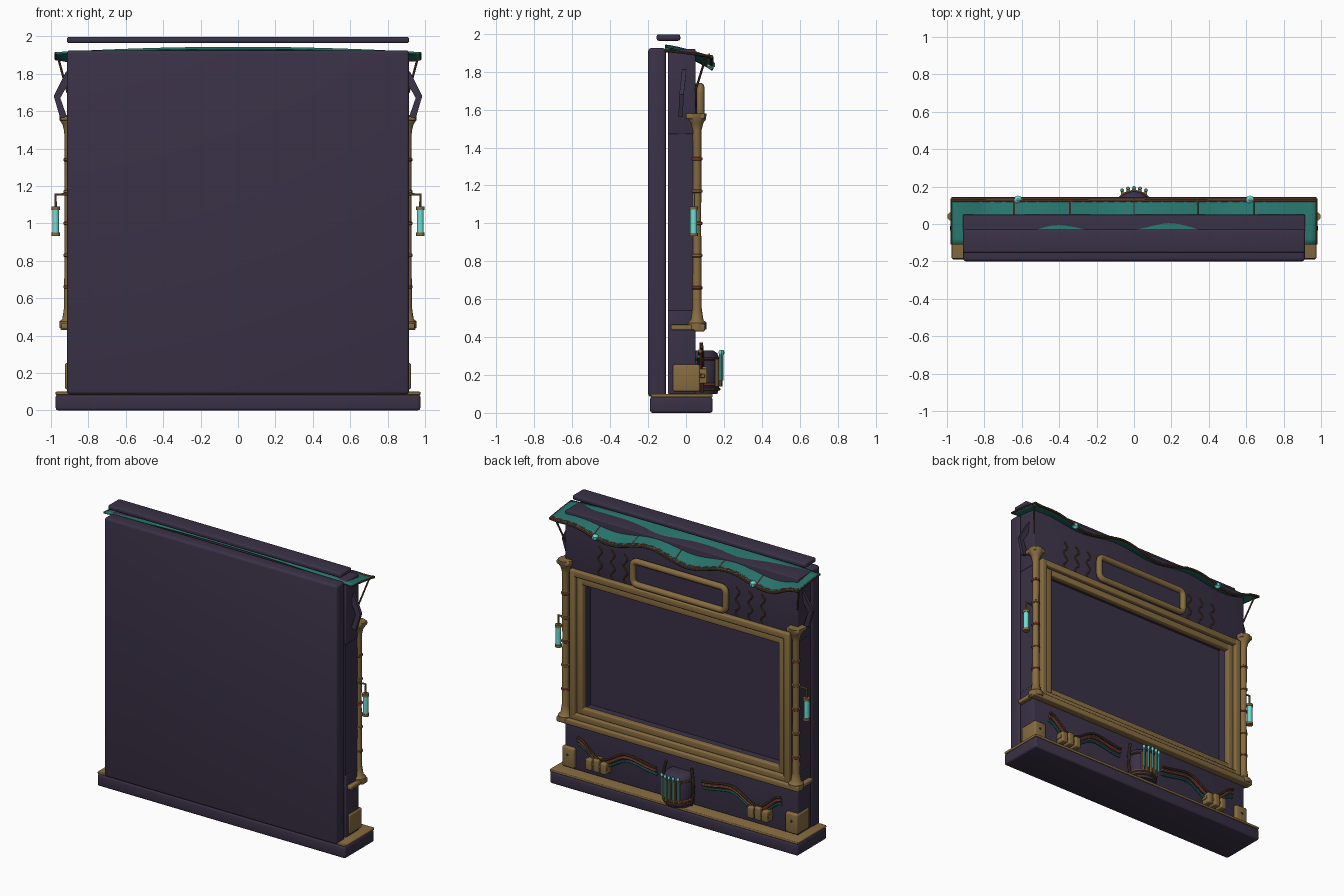
import bpy, bmesh, math
from mathutils import Vector

if "Cube" in bpy.data.objects:
    bpy.data.objects.remove(bpy.data.objects["Cube"])


def material(name, rgb):
    m = bpy.data.materials.new(name)
    m.diffuse_color = (*rgb, 1)
    m.use_nodes = True
    m.node_tree.nodes["Principled BSDF"].inputs["Base Color"].default_value = m.diffuse_color
    return m


DARK = material("dark_plum", (0.042, 0.031, 0.062))
BRASS = material("brass", (0.24, 0.15, 0.052))
TEAL = material("teal", (0.02, 0.17, 0.145))
CYAN = material("glow_cyan", (0.16, 0.72, 0.66))
COPPER = material("copper", (0.26, 0.065, 0.045))
BROWN = material("dark_bronze", (0.085, 0.045, 0.022))


def finish(name, bm, mat, smooth=False):
    bmesh.ops.recalc_face_normals(bm, faces=bm.faces)
    me = bpy.data.meshes.new(name)
    bm.to_mesh(me)
    bm.free()
    ob = bpy.data.objects.new(name, me)
    bpy.context.collection.objects.link(ob)
    me.materials.append(mat)
    if smooth:
        shade(ob)
    return ob


def shade(ob):
    bpy.ops.object.select_all(action='DESELECT')
    ob.select_set(True)
    bpy.context.view_layer.objects.active = ob
    bpy.ops.object.shade_smooth_by_angle(angle=math.radians(40))


def box(name, x, y, z, mat, bevel=0.0):
    bm = bmesh.new()
    bmesh.ops.create_cube(bm, size=1)
    for v in bm.verts:
        v.co = [(r[0] + r[1]) / 2 + c * (r[1] - r[0]) for r, c in zip((x, y, z), v.co)]
    if bevel:
        bmesh.ops.bevel(bm, geom=bm.edges[:], offset=bevel, segments=3, profile=0.5, affect='EDGES')
    return finish(name, bm, mat, bevel > 0)


def lathe(name, x, y, profile, mat, n=16):
    # profile of (radius, height) turned about a vertical axis
    bm = bmesh.new()
    rings = [[bm.verts.new((x + r * math.cos(2 * math.pi * i / n), y + r * math.sin(2 * math.pi * i / n), z))
              for i in range(n)] for r, z in profile]
    for a, b in zip(rings, rings[1:]):
        for i in range(n):
            bm.faces.new((a[i], a[(i + 1) % n], b[(i + 1) % n], b[i]))
    bm.faces.new(rings[0])
    bm.faces.new(rings[-1])
    return finish(name, bm, mat, True)


def tube(name, pts, r, mat, cyclic=False, res=2):
    cu = bpy.data.curves.new(name, 'CURVE')
    cu.dimensions = '3D'
    cu.bevel_depth, cu.bevel_resolution, cu.use_fill_caps = r, res, True
    sp = cu.splines.new('POLY')
    sp.points.add(len(pts) - 1)
    for p, c in zip(sp.points, pts):
        p.co = (*c, 1)
    sp.use_cyclic_u = cyclic
    cu.materials.append(mat)
    ob = bpy.data.objects.new(name, cu)
    bpy.context.collection.objects.link(ob)
    bpy.ops.object.select_all(action='DESELECT')
    ob.select_set(True)
    bpy.context.view_layer.objects.active = ob
    bpy.ops.object.convert(target='MESH')
    shade(bpy.context.object)


def frame(name, hx, z0, z1, w, y0, y1, mat, bevel):
    for s in (-1, 1):
        box(name + "_stile", sorted((s * hx, s * (hx - w))), (y0, y1), (z0, z1), mat, bevel)
    for a in (z0, z1 - w):
        box(name + "_rail", (-hx + w * 0.5, hx - w * 0.5), (y0, y1 - 0.001), (a, a + w), mat, bevel)


# Plinth, rear panel and floating top slab
box("plinth", (-0.975, 0.975), (-0.19, 0.14), (0, 0.085), DARK, 0.014)
box("plinth_trim", (-0.975, 0.975), (-0.185, 0.14), (0.083, 0.1), BRASS, 0.005)
box("rear_panel", (-0.915, 0.915), (-0.2, -0.105), (0.085, 1.925), DARK, 0.018)
box("top_slab", (-0.915, 0.915), (-0.155, -0.03), (1.963, 1.997), DARK, 0.012)

# Cabinet built around the recessed screen
box("cabinet_head", (-0.915, 0.915), (-0.095, 0.05), (1.47, 1.92), DARK, 0.006)
box("cabinet_base", (-0.915, 0.915), (-0.095, 0.05), (0.1, 0.54), DARK, 0.006)
for s in (-1, 1):
    box("cabinet_side", sorted((s * 0.78, s * 0.912)), (-0.095, 0.05), (0.54, 1.47), DARK)
box("screen", (-0.79, 0.79), (-0.095, -0.045), (0.53, 1.48), DARK)

# Stepped screen frame and ledge
frame("outer_frame", 0.865, 0.465, 1.525, 0.045, 0.03, 0.08, BRASS, 0.008)
frame("inner_frame", 0.815, 0.51, 1.475, 0.045, 0.02, 0.062, BRASS, 0.006)
box("ledge", (-0.95, 0.95), (0.04, 0.1), (0.43, 0.47), BRASS, 0.008)

# Header plaque with rounded frame
path = []
for cx, cz, a0 in ((0.33, 1.685, 0), (-0.33, 1.685, 90), (-0.33, 1.59, 180), (0.33, 1.59, 270)):
    for k in range(6):
        a = math.radians(a0 + 18 * k)
        path.append((cx + 0.035 * math.cos(a), 0.075, cz + 0.035 * math.sin(a)))
tube("plaque_frame", path, 0.022, BRASS, True, 3)
box("plaque_panel", (-0.36, 0.36), (0.045, 0.065), (1.56, 1.715), DARK)


def surf(x, t):
    # canopy height: arched at the rear, wavy along the overhanging lip
    back = 1.938 - 0.03 * x * x
    lip = 1.845 + 0.03 * math.cos(2 * math.pi * (x - 0.2) / 0.62)
    lip += (1.88 - lip) * max(0, (abs(x) - 0.8) / 0.175)
    return Vector((x, -0.11 + 0.245 * t, back + (lip - back) * t ** 1.3))


# Canopy sheet, lip trim, ribs and gems
NX, NY = 64, 8
bm = bmesh.new()
grid = [[bm.verts.new(surf(-0.975 + 1.95 * i / NX, j / NY)) for j in range(NY + 1)] for i in range(NX + 1)]
for i in range(NX):
    for j in range(NY):
        bm.faces.new((grid[i][j], grid[i + 1][j], grid[i + 1][j + 1], grid[i][j + 1]))
canopy = finish("canopy", bm, TEAL, True)
mod = canopy.modifiers.new("thickness", 'SOLIDIFY')
mod.thickness, mod.offset = 0.012, 0
tube("canopy_lip", [surf(-0.975 + 1.95 * i / NX, 1) for i in range(NX + 1)], 0.009, BROWN)
tube("canopy_lip_cord", [surf(-0.97 + 1.94 * i / NX, 0.95) + Vector((0, 0, 0.007 + 0.003 * (-1) ** i))
                         for i in range(NX + 1)], 0.005, COPPER)
for s in (-1, 1):
    tube("canopy_side_cord", [surf(s * 0.975, j / NY) for j in range(NY + 1)], 0.007, BROWN)
    gem = surf(s * 0.62, 0.98)
    lathe("canopy_gem", gem.x, gem.y, [(0.006, gem.z - 0.022), (0.022, gem.z - 0.008), (0.022, gem.z + 0.012),
                                       (0.006, gem.z + 0.026)], CYAN, 8)
for x in (-0.64, -0.34, 0, 0.34, 0.64):
    tube("canopy_rib", [surf(x, j / NY) + Vector((0, 0, 0.006)) for j in range(4, NY + 1)], 0.004, COPPER)


def wave(x):
    # height of the pipe run along the cabinet base
    if x > 0.62:
        return 0.21 + 0.11 * (1 - math.cos(math.pi * (x - 0.62) / 0.18)) / 2
    if x > 0.4:
        return 0.21 + 0.09 * (1 + math.cos(math.pi * (x - 0.4) / 0.22)) / 2
    return 0.3 - 0.03 * (1 - math.cos(math.pi * (0.4 - x) / 0.22)) / 2


for s in (-1, 1):
    # Column with flared ends and rings
    lathe("column", s * 0.905, 0.058, [(0.05, 0.44), (0.05, 0.475), (0.034, 0.49), (0.025, 0.55), (0.022, 1.0),
                                       (0.024, 1.49), (0.034, 1.53), (0.048, 1.55), (0.05, 1.58)], BRASS)
    box("capital", sorted((s * 0.855, s * 0.95)), (-0.0, 0.1), (1.55, 1.58), BRASS, 0.008)
    box("ledge_return", sorted((s * 0.905, s * 0.945)), (-0.08, 0.05), (0.437, 0.465), BRASS, 0.006)
    for z, m in ((0.66, COPPER), (0.83, BRASS), (1.0, COPPER), (1.17, BRASS), (1.34, COPPER)):
        lathe("column_ring", s * 0.905, 0.058, [(0.024, z - 0.009), (0.029, z - 0.005), (0.029, z + 0.005),
                                                (0.024, z + 0.009)], m)

    # Hanging side lamp
    tube("lamp_arm", [(s * 0.905, 0.04, 1.155), (s * 0.975, 0.04, 1.155), (s * 0.975, 0.04, 1.08)], 0.007, BRASS)
    lathe("lamp_glass", s * 0.975, 0.04, [(0.018, 0.945), (0.018, 1.075)], CYAN)
    for z in (0.932, 1.072):
        lathe("lamp_cap", s * 0.975, 0.04, [(0.023, z), (0.023, z + 0.018)], BRASS)

    # Bent side fin and canopy strut
    bm = bmesh.new()
    prof = [(0.9, 1.82), (0.92, 1.81), (0.985, 1.68), (0.95, 1.56), (0.915, 1.57), (0.95, 1.67), (0.9, 1.76)]
    rows = [[bm.verts.new((s * x, y + 0.12 * (z - 1.69) * (1 if z > 1.69 else 0.3), z)) for x, z in prof]
            for y in (-0.035, -0.012)]
    bm.faces.new(rows[0])
    bm.faces.new(rows[1])
    for i in range(7):
        j = (i + 1) % 7
        bm.faces.new((rows[0][i], rows[0][j], rows[1][j], rows[1][i]))
    finish("side_fin", bm, DARK)
    tube("canopy_strut", [(s * 0.96, 0.105, 1.88), (s * 0.912, 0.05, 1.7)], 0.006, BROWN)

    # Corner boot with stud
    box("corner_boot", sorted((s * 0.83, s * 0.925)), (-0.07, 0.075), (0.112, 0.255), BRASS, 0.012)
    tube("boot_stud", [(s * 0.88, 0.07, 0.2), (s * 0.88, 0.081, 0.2)], 0.008, BROWN)

    # Etched squiggles on the head
    for k in range(3):
        tube("squiggle", [(s * (0.44 + 0.1 * k) + 0.016 * math.sin(i * 0.55), 0.052, 1.53 + 0.0085 * i)
                          for i in range(25)], 0.006, BROWN)

    # Triple pipe run and its finned clamp
    for dz, y, r, m in ((0.03, 0.082, 0.009, BROWN), (0.006, 0.075, 0.011, COPPER), (-0.022, 0.066, 0.009, TEAL)):
        tube("pipe", [(s * (0.18 + 0.0155 * i), y, wave(0.18 + 0.0155 * i) + dz) for i in range(41)], r, m)
    for k in (-1, 0, 1):
        box("pipe_clamp", (s * 0.635 + 0.057 * k - 0.023, s * 0.635 + 0.057 * k + 0.023), (0.045, 0.112),
            (0.155, 0.245 - 0.012 * abs(k)), BRASS, 0.008)
    box("clamp_bar", (s * 0.635 - 0.085, s * 0.635 + 0.085), (0.045, 0.1), (0.185, 0.205), BRASS, 0.004)

# Central drum with bands, slats and glowing pins
lathe("drum", 0, 0.075, [(0.09, 0.1), (0.1, 0.13), (0.1, 0.29), (0.09, 0.315), (0.07, 0.328)], DARK, 32)
for z, m in ((0.125, BROWN), (0.15, COPPER), (0.285, BROWN)):
    lathe("drum_band", 0, 0.075, [(0.1, z - 0.008), (0.107, z - 0.004), (0.107, z + 0.004), (0.1, z + 0.008)], m, 32)
for k in range(-2, 3):
    a = math.radians(90 + 17 * k)
    c, d = math.cos(a), math.sin(a)
    tube("drum_slat", [(0.107 * c, 0.075 + 0.107 * d, 0.14), (0.107 * c, 0.075 + 0.107 * d, 0.285)], 0.011, BRASS)
    x, y = 0.032 * k, 0.193 - 0.003 * k * k
    tube("drum_pin", [(x, y, 0.17), (x, y, 0.325)], 0.006, CYAN)
    lathe("drum_pin_cap", x, y, [(0.005, 0.305), (0.01, 0.315), (0.01, 0.322), (0.005, 0.332)], CYAN, 10)
for s in (-1, 1):
    tube("drum_pipe", [(s * 0.1, 0.085, 0.11), (s * 0.118, 0.085, 0.2), (s * 0.115, 0.085, 0.3),
                       (s * 0.1, 0.08, 0.37)], 0.01, BROWN)
